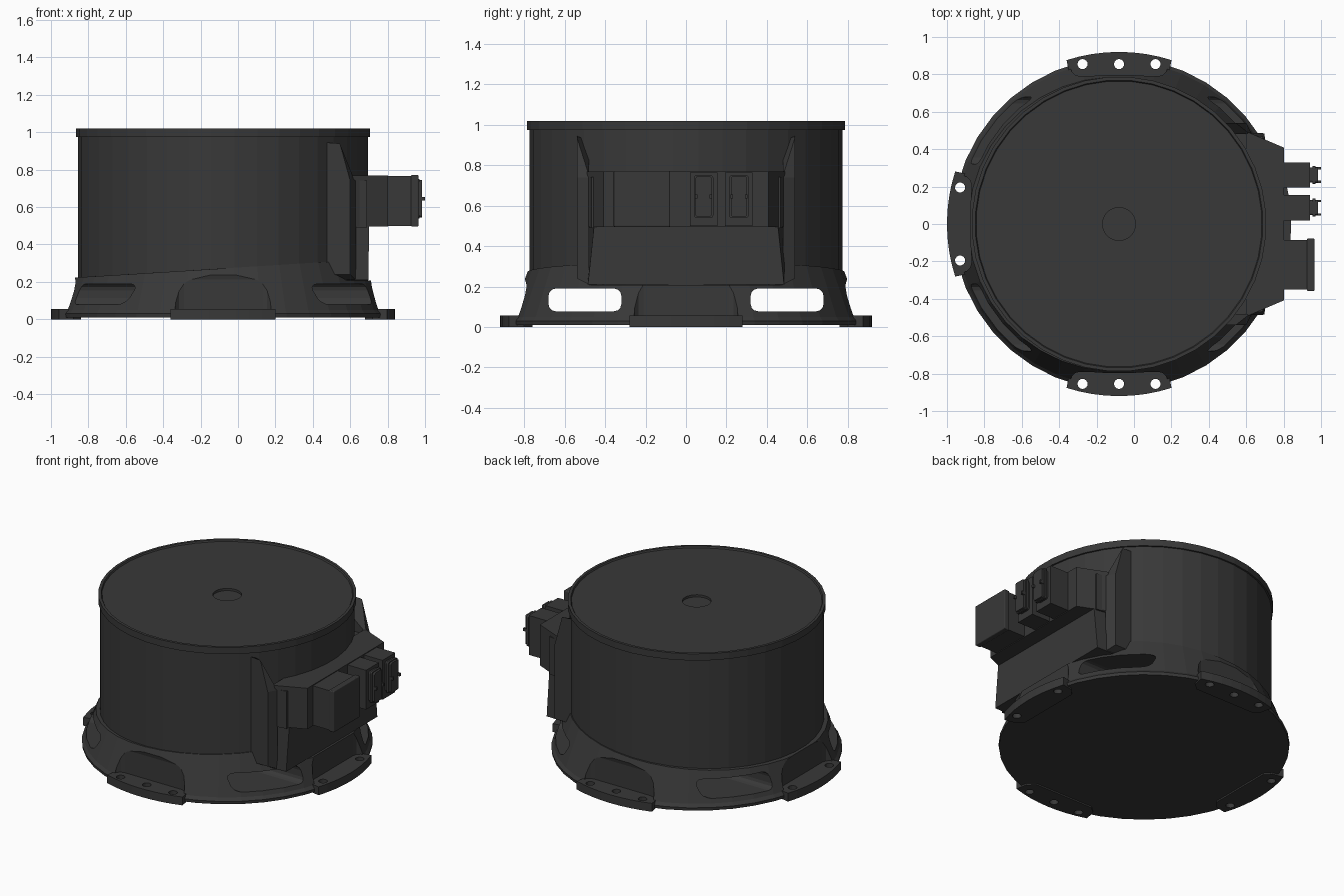
import bpy, bmesh, math
from mathutils import Matrix, Vector

if "Cube" in bpy.data.objects:
    bpy.data.objects.remove(bpy.data.objects["Cube"])

CX = -0.08  # axis of the round body
dark = bpy.data.materials.new("dark_grey")
dark.diffuse_color = (0.04, 0.04, 0.04, 1)
dark.use_nodes = True
dark.node_tree.nodes["Principled BSDF"].inputs["Base Color"].default_value = dark.diffuse_color


def finish(name, bm):
    bmesh.ops.remove_doubles(bm, verts=bm.verts, dist=1e-5)
    bmesh.ops.recalc_face_normals(bm, faces=bm.faces)
    me = bpy.data.meshes.new(name)
    bm.to_mesh(me)
    bm.free()
    ob = bpy.data.objects.new(name, me)
    bpy.context.collection.objects.link(ob)
    me.materials.append(dark)
    return ob


def loft(name, loops):
    """Solid through a list of equal-length point loops, capped at both ends."""
    bm = bmesh.new()
    rings = [[bm.verts.new(p) for p in lp] for lp in loops]
    n = len(rings[0])
    for a, b in zip(rings, rings[1:]):
        for i in range(n):
            j = (i + 1) % n
            bm.faces.new((a[i], a[j], b[j], b[i]))
    bm.faces.new(rings[0][::-1])
    bm.faces.new(rings[-1])
    return finish(name, bm)


def prism_z(name, pts, z0, z1):
    return loft(name, [[(x, y, z) for x, y in pts] for z in (z0, z1)])


def prism_y(name, pts, y0, y1):
    return loft(name, [[(x, y, z) for x, z in pts] for y in (y0, y1)])


def circle(r, z, n):
    return [(CX + r * math.cos(2 * math.pi * (i + 0.5) / n),
             r * math.sin(2 * math.pi * (i + 0.5) / n), z) for i in range(n)]


def box(name, x, y, z, bevel=0.0, axis=None, seg=3):
    """Box from ranges; optionally round the edges parallel to one axis."""
    bm = bmesh.new()
    bmesh.ops.create_cube(bm, size=1)
    for v in bm.verts:
        v.co = Vector([(r[0] + r[1]) / 2 + c * (r[1] - r[0]) for r, c in zip((x, y, z), v.co)])
    if bevel:
        es = [e for e in bm.edges if axis is None or
              abs((e.verts[0].co - e.verts[1].co).normalized()[axis]) > 0.9]
        bmesh.ops.bevel(bm, geom=es, offset=bevel, segments=seg, affect='EDGES', profile=0.5)
    return finish(name, bm)


def boolean(target, tool, op):
    tool.hide_render = True
    m = target.modifiers.new("bool", 'BOOLEAN')
    m.operation, m.object, m.solver = op, tool, 'EXACT'
    bpy.context.view_layer.objects.active = target
    bpy.ops.object.modifier_apply(modifier=m.name)
    bpy.data.objects.remove(tool, do_unlink=True)


def turn(ob, k):
    """Place a part modelled along +x at one of the four sides of the axis."""
    ob.data.transform(Matrix.Translation((CX, 0, 0)) @ Matrix.Rotation(k * math.pi / 2, 4, 'Z'))
    return ob


# drum with raised rim and sunken centre disc in the lid
profile = [(0.777, 0.195), (0.777, 0.975), (0.788, 0.975), (0.788, 1.02), (0.77, 1.02),
           (0.765, 1.01), (0.088, 1.01), (0.088, 0.995)]
loft("drum", [circle(r, z, 40) for r, z in profile])

# flared base skirt with slanted top edge
top = []
for x, y, _ in circle(1, 0, 40):
    z = 0.272 + 0.0625 * 0.79 * (x - CX)
    r = max(0.783, 0.872 - 0.386 * (z - 0.05))
    top.append((CX + (x - CX) * r, y * r, z))
base = loft("base_skirt", [circle(0.885, 0.01, 40), circle(0.888, 0.03, 40),
                           circle(0.872, 0.05, 40), top])

# flat seat in the skirt under the connector housing
boolean(base, box("seat_cut", (0.58, 1.1), (-0.5, 0.5), (0.208, 0.5)), 'DIFFERENCE')

# niche above each foot
for k in range(4):
    niche = box("niche_cut", (0.79, 1.2), (-0.26, 0.26), (0.05, 0.262 if k else 0.3), 0.05, None)
    # keep the niche floor below the pad top
    for v in niche.data.vertices:
        if v.co.z < 0.11:
            v.co.z = 0.045
    boolean(base, turn(niche, k), 'DIFFERENCE')

# hand slots running through the base
for s in (-1, 1):
    y = sorted((s * 0.32, s * 0.68))
    boolean(base, box("slot_cut", (-1.2, 1.2), y, (0.078, 0.19), 0.035, 0), 'DIFFERENCE')

# mounting feet with bolt holes
half = 0.31
for k in range(4):
    arc = [(0.92 * math.cos(a), 0.92 * math.sin(a))
           for a in [-half + 2 * half * i / 8 for i in range(9)]]
    outline = [(0.76, -0.22), (0.80, -0.265)] + arc + [(0.80, 0.265), (0.76, 0.22)]
    boolean(base, turn(prism_z("foot", outline, 0.0, 0.056), k), 'UNION')
for k in range(4):
    for t in ((-0.195, 0, 0.195) if k % 2 else (-0.195, 0.195)):
        hole = [((0.855 if k % 2 else 0.85) + 0.027 * math.cos(i * math.pi / 8),
                 t + 0.027 * math.sin(i * math.pi / 8)) for i in range(16)]
        boolean(base, turn(prism_z("hole_cut", hole, -0.1, 0.2), k), 'DIFFERENCE')

# side fins of the connector housing
for s, side in ((-1, "front"), (1, "back")):
    outer = [(0.40, 0.24), (0.60, 0.24), (0.60, 0.74), (0.545, 0.94), (0.40, 0.95)]
    inner = [(0.40, 0.21), (0.63, 0.21), (0.63, 0.74), (0.62, 0.75), (0.40, 0.93)]
    loft(side + "_fin", [[(x, s * 0.54, z) for x, z in outer],
                         [(x, s * 0.48, z) for x, z in inner]])


# connector housing: tapered upper block and lower apron
def taper(x0, y0, x1, y1):
    return [(x0, -y0), (x1, -y1), (x1, y1), (x0, y0)]


prism_z("housing_shoulder", taper(0.45, 0.50, 0.69, 0.468), 0.49, 0.742)
prism_z("housing_block", taper(0.60, 0.495, 0.802, 0.408), 0.495, 0.77)
loft("housing_apron", [[(x, y, 0.21) for x, y in taper(0.5, 0.49, 0.698, 0.485)],
                       [(x, y, 0.497) for x, y in taper(0.5, 0.49, 0.70, 0.455)]])

# large connector with end flange
box("large_connector", (0.79, 0.93), (-0.35, -0.085), (0.50, 0.765))
box("large_connector_flange", (0.925, 0.965), (-0.358, -0.078), (0.495, 0.772), 0.006)

# pair of small connectors with plugs
for i, y in enumerate((0.087, 0.262)):
    box(f"small_connector_{i}", (0.79, 0.94), (y - 0.068, y + 0.068), (0.50, 0.765))
    box(f"small_plug_{i}", (0.93, 0.985), (y - 0.04, y + 0.04), (0.545, 0.745), 0.012, 0)
    box(f"small_plug_lip_{i}", (0.955, 0.97), (y - 0.048, y + 0.048), (0.54, 0.75), 0.012, 0)
    for s in (-1, 1):
        box(f"plug_latch_{i}_{s}", (0.97, 1.0), (y + s * 0.036 - 0.006, y + s * 0.036 + 0.006),
            (0.635, 0.655))
